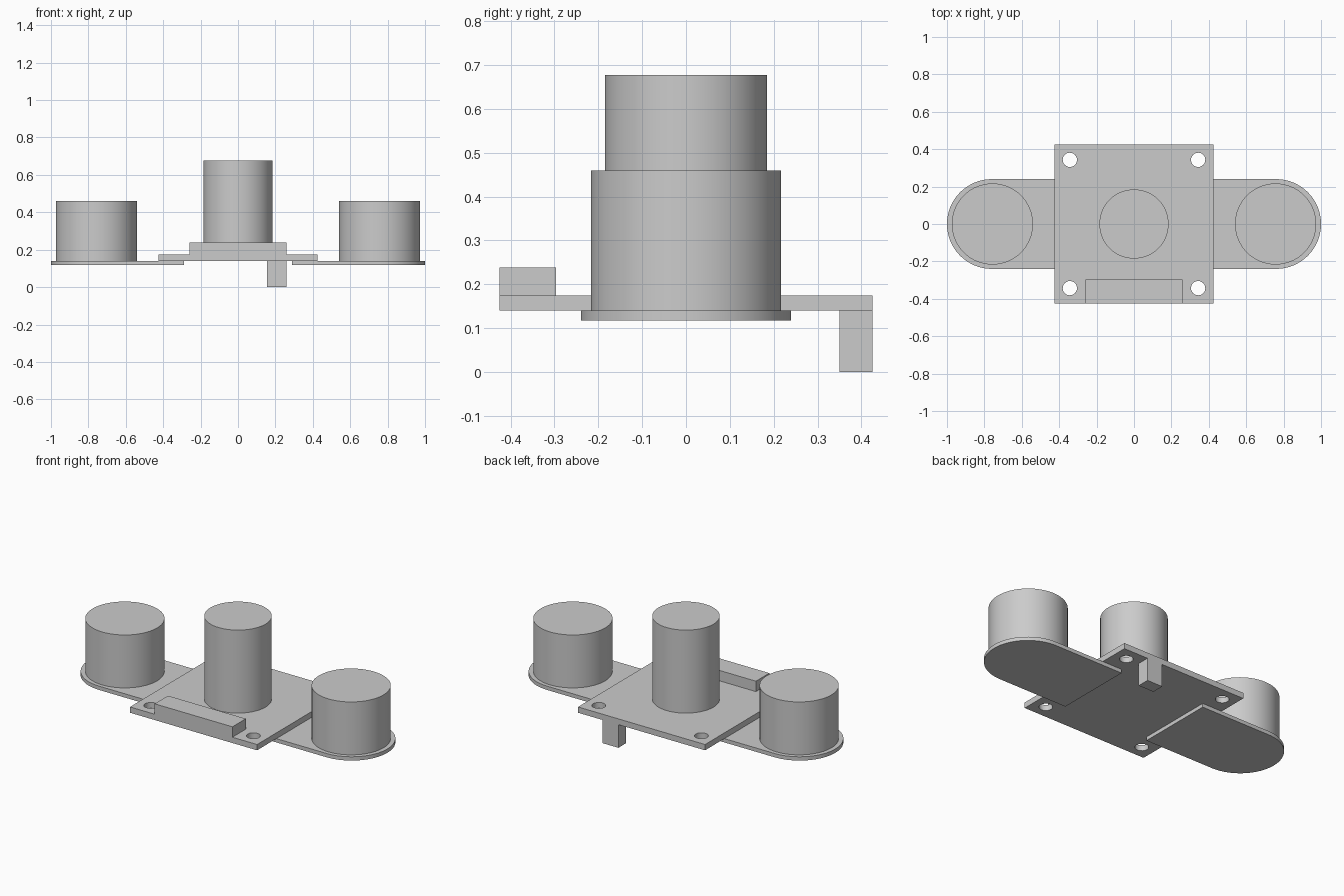
import bpy, bmesh, math
from mathutils import Matrix, Vector

default = bpy.data.objects.get("Cube")
if default:
    bpy.data.objects.remove(default, do_unlink=True)

grey = bpy.data.materials.new("plain grey")
grey.use_nodes = True
colour = (0.6, 0.6, 0.6, 1)
grey.diffuse_color = colour
grey.node_tree.nodes["Principled BSDF"].inputs["Base Color"].default_value = colour


def finish(name, bm, smooth=False):
    bmesh.ops.recalc_face_normals(bm, faces=bm.faces)
    mesh = bpy.data.meshes.new(name)
    bm.to_mesh(mesh)
    bm.free()
    mesh.materials.append(grey)
    obj = bpy.data.objects.new(name, mesh)
    bpy.context.collection.objects.link(obj)
    if smooth:
        bpy.ops.object.select_all(action='DESELECT')
        obj.select_set(True)
        bpy.context.view_layer.objects.active = obj
        bpy.ops.object.shade_smooth_by_angle(angle=math.radians(30))
    return obj


def box(name, low, high):
    low, high = Vector(low), Vector(high)
    bm = bmesh.new()
    bmesh.ops.create_cube(bm, size=1, matrix=Matrix.Translation((low + high) / 2)
                          @ Matrix.Diagonal((high - low).to_4d()))
    return finish(name, bm)


def cylinder(name, x, y, radius, bottom, top, sides=64):
    bm = bmesh.new()
    bmesh.ops.create_cone(bm, cap_ends=True, segments=sides, radius1=radius, radius2=radius,
                          depth=top - bottom, matrix=Matrix.Translation((x, y, (bottom + top) / 2)))
    return finish(name, bm, True)


def arm(name, side):
    # straight inner end, half-round outer end
    radius, centre, inner, bottom, top = 0.24, 0.76, 0.29, 0.117, 0.14
    steps = 32
    points = [(inner, -radius), (inner, radius)]
    for i in range(steps + 1):
        a = math.pi / 2 - math.pi * i / steps
        points.append((centre + radius * math.cos(a), radius * math.sin(a)))
    bm = bmesh.new()
    face = bm.faces.new([bm.verts.new((side * x, y, bottom)) for x, y in points])
    out = bmesh.ops.extrude_face_region(bm, geom=[face])
    verts = [v for v in out["geom"] if isinstance(v, bmesh.types.BMVert)]
    bmesh.ops.translate(bm, verts=verts, vec=(0, 0, top - bottom))
    return finish(name, bm, True)


# Square board with four drilled corners
board = box("board", (-0.425, -0.425, 0.14), (0.425, 0.425, 0.175))
for i, (sx, sy) in enumerate([(-1, -1), (1, -1), (1, 1), (-1, 1)]):
    cutter = cylinder("hole_cutter", sx * 0.343, sy * 0.343, 0.038, 0.1, 0.22, 32)
    cutter.hide_render = True
    cut = board.modifiers.new("corner_hole", 'BOOLEAN')
    cut.operation, cut.solver, cut.object = 'DIFFERENCE', 'EXACT', cutter
    bpy.context.view_layer.objects.active = board
    bpy.ops.object.modifier_apply(modifier=cut.name)
    bpy.data.objects.remove(cutter, do_unlink=True)

bpy.ops.object.select_all(action='DESELECT')
board.select_set(True)
bpy.context.view_layer.objects.active = board
bpy.ops.object.shade_smooth_by_angle(angle=math.radians(30))

# Parts carried by the board
cylinder("centre_post", 0, 0, 0.185, 0.175, 0.677)
box("front_bar", (-0.26, -0.425, 0.175), (0.26, -0.297, 0.238))
box("rear_peg", (0.155, 0.35, 0), (0.26, 0.425, 0.14))

# Side arms and their drums
for label, side in (("left", 1), ("right", -1)):
    arm(label + "_arm", side)
    cylinder(label + "_drum", side * 0.757, 0, 0.217, 0.14, 0.46)
